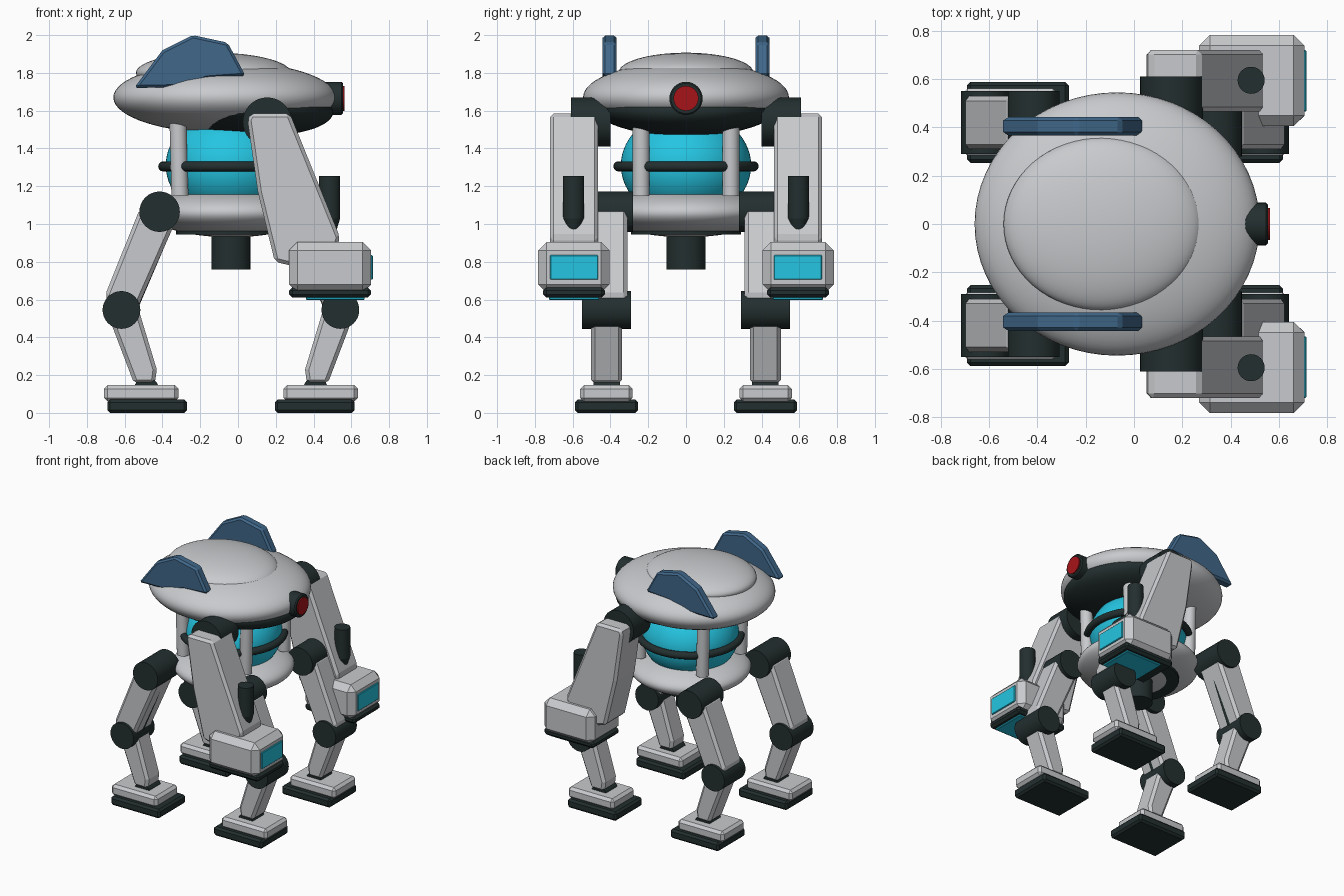
import bpy, bmesh
from math import pi, radians
from mathutils import Matrix, Vector

cube = bpy.data.objects.get("Cube")
if cube:
    bpy.data.objects.remove(cube)


def material(name, r, g, b):
    m = bpy.data.materials.new(name)
    m.use_nodes = True
    m.diffuse_color = (r, g, b, 1)
    bsdf = next(n for n in m.node_tree.nodes if n.type == 'BSDF_PRINCIPLED')
    bsdf.inputs["Base Color"].default_value = (r, g, b, 1)
    bsdf.inputs["Roughness"].default_value = 0.6
    return m


SHELL = material("light_grey", .58, .59, .61)
DARK = material("dark_slate", .017, .028, .028)
CYAN = material("cyan_glass", .018, .56, .76)
BLUE = material("steel_blue", .05, .135, .25)
RED = material("red_lens", .38, .007, .009)


def finish(name, bm, mat, smooth=False, bevel=0):
    bmesh.ops.recalc_face_normals(bm, faces=bm.faces)
    me = bpy.data.meshes.new(name)
    bm.to_mesh(me)
    bm.free()
    me.materials.append(mat)
    ob = bpy.data.objects.new(name, me)
    bpy.context.collection.objects.link(ob)
    if smooth:
        me.shade_smooth()
        me.set_sharp_from_angle(angle=radians(35))
    if bevel:
        mod = ob.modifiers.new("edge_chamfer", 'BEVEL')
        mod.width = bevel
        mod.segments = 1
        mod.limit_method = 'ANGLE'
    return ob


def ellipsoid(name, centre, radii, mat, tilt=0):
    bm = bmesh.new()
    bmesh.ops.create_uvsphere(bm, u_segments=64, v_segments=32, radius=1)
    bm.transform(Matrix.Translation(centre) @ Matrix.Rotation(tilt, 4, 'Y')
                 @ Matrix.Diagonal((*radii, 1)))
    return finish(name, bm, mat, True)


def rod(name, a, b, r, mat, r2=None, bevel=0):
    """Round bar from point a to point b, optionally tapered."""
    a, b = Vector(a), Vector(b)
    d = b - a
    bm = bmesh.new()
    bmesh.ops.create_cone(bm, cap_ends=True, segments=32, radius1=r,
                          radius2=r if r2 is None else r2, depth=d.length)
    bm.transform(Matrix.Translation((a + b) / 2)
                 @ d.to_track_quat('Z', 'Y').to_matrix().to_4x4())
    return finish(name, bm, mat, True, bevel)


def prism(name, profile, y0, y1, mat, bevel=.02):
    """Side profile in x and z, extruded across y."""
    bm = bmesh.new()
    face = bm.faces.new([bm.verts.new((x, y0, z)) for x, z in profile])
    new = bmesh.ops.extrude_face_region(bm, geom=[face])["geom"]
    bmesh.ops.translate(bm, vec=(0, y1 - y0, 0),
                        verts=[v for v in new if isinstance(v, bmesh.types.BMVert)])
    return finish(name, bm, mat, False, bevel)


def box(name, x, y, z, mat, bevel=.02):
    return prism(name, [(x[0], z[0]), (x[1], z[0]), (x[1], z[1]), (x[0], z[1])],
                 *y, mat, bevel)


MID = -.0375  # fore-and-aft centre of the body

# Head: saucer, darker tilted jaw, top dome
ellipsoid("head_saucer", (-.07, 0, 1.67), (.59, .545, .19), SHELL)
ellipsoid("head_jaw", (-.05, 0, 1.64), (.557, .508, .17), DARK, radians(5))
ellipsoid("head_dome", (-.13, 0, 1.80), (.41, .358, .107), SHELL)
rod("eye_socket", (.36, 0, 1.665), (.555, 0, 1.665), .088, DARK, bevel=.008)
rod("eye_lens", (.5, 0, 1.665), (.563, 0, 1.665), .066, RED)

# Body: glowing core, ring, posts, dish and belly post
ellipsoid("core", (MID, 0, 1.31), (.345, .345, .29), CYAN)
ellipsoid("body_dish", (MID, 0, 1.06), (.43, .43, .13), SHELL)
rod("dish_ring", (MID, 0, .945), (MID, 0, 1.06), .29, DARK)
rod("belly_post", (MID, 0, .76), (MID, 0, 1.0), .103, DARK)
bpy.ops.mesh.primitive_torus_add(location=(MID, 0, 1.305), major_radius=.358,
                                 minor_radius=.027, major_segments=64, minor_segments=12)
ring = bpy.context.object
ring.name = "core_ring"
ring.data.materials.append(DARK)
ring.data.shade_smooth()

fin = [(-.55, 1.72), (-.40, 1.92), (-.24, 2.0), (-.055, 1.96),
       (.04, 1.785), (-.165, 1.77), (-.285, 1.725)]
arm = [(.05, 1.55), (.065, 1.585), (.275, 1.585), (.54, .93),
       (.50, .80), (.28, .78), (.195, .80), (.105, 1.17)]
thigh = [(-.52, 1.08), (-.35, 1.08), (-.345, .98), (-.53, .56), (-.65, .53), (-.705, .62)]
shin = [(-.70, .56), (-.53, .56), (-.43, .23), (-.44, .155), (-.55, .155), (-.67, .47)]

for s, side in ((1, "left"), (-1, "right")):
    prism(f"{side}_fin", fin, s * .367, s * .442, BLUE, .014)

    # Arm with shoulder, box hand, lit panels and upright piston
    rod(f"{side}_shoulder", (.155, s * .40, 1.54), (.155, s * .61, 1.54), .13, DARK)
    prism(f"{side}_arm", arm, s * .465, s * .72, SHELL, .03)
    box(f"{side}_hand", (.27, .705), (s * .405, s * .783), (.635, .905), SHELL, .045)
    box(f"{side}_hand_base", (.27, .705), (s * .43, s * .757), (.61, .665), DARK, .018)
    box(f"{side}_hand_screen", (.69, .714), (s * .465, s * .72), (.705, .835), CYAN, .004)
    box(f"{side}_hand_lamp", (.36, .67), (s * .46, s * .725), (.598, .62), CYAN, .004)
    px, py = .485, s * .595
    rod(f"{side}_piston", (px, py, 1.03), (px, py, 1.255), .056, DARK)
    rod(f"{side}_piston_taper", (px, py, .94), (px, py, 1.03), .028, DARK, .056)
    rod(f"{side}_piston_foot", (px, py, .85), (px, py, .94), .035, DARK)

    for f, end in ((1, "rear"), (-1, "front")):
        tag = f"{end}_{side}"

        def fx(x):
            return x if f == 1 else 2 * MID - x

        def flip(profile):
            return [(fx(x), z) for x, z in profile]

        rod(f"{tag}_post", (MID - f * .27, s * .237, 1.15),
            (MID - f * .28, s * .237, 1.54), .045, SHELL)

        # Leg joints and limbs
        for joint, x, z, r, y0, y1 in (("hip", -.415, 1.065, .107, .28, .55),
                                       ("knee", -.617, .545, .1, .29, .55),
                                       ("ankle", -.485, .125, .065, .35, .49)):
            rod(f"{tag}_{joint}", (fx(x), s * y0, z), (fx(x), s * y1, z), r, DARK)
        prism(f"{tag}_thigh", flip(thigh), s * .31, s * .53, SHELL)
        prism(f"{tag}_shin", flip(shin), s * .338, s * .502, SHELL)
        rod(f"{tag}_strut", (fx(-.37), s * .42, 1.0), (fx(-.55), s * .42, .58), .03, DARK)

        # Foot
        box(f"{tag}_foot", (fx(-.71), fx(-.315)), (s * .283, s * .56), (.06, .147), SHELL)
        box(f"{tag}_sole", (fx(-.692), fx(-.27)), (s * .253, s * .588), (0, .07), DARK, .015)
